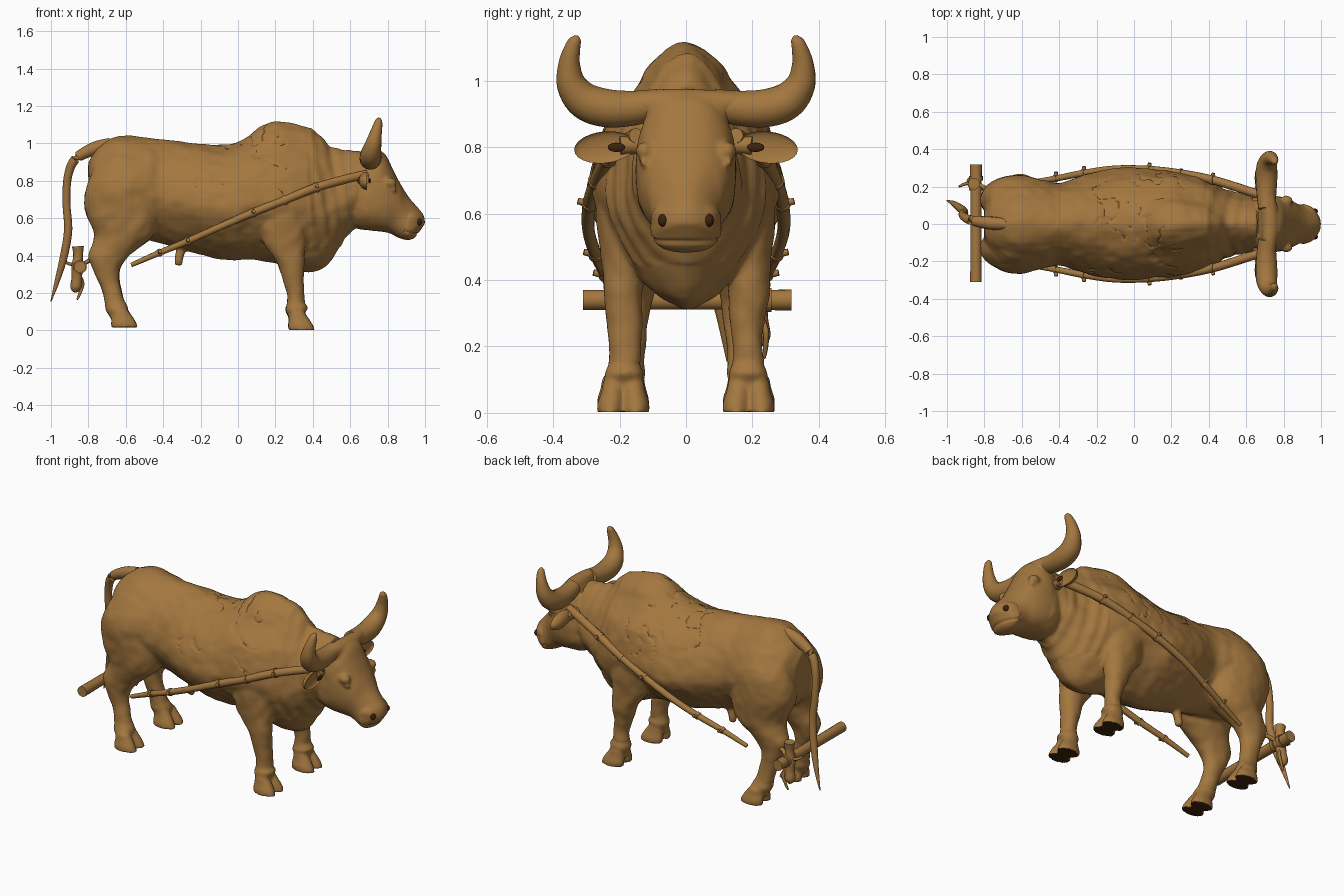
import bpy, bmesh, math
from mathutils import Vector, noise


def material(name, rgb):
    m = bpy.data.materials.new(name)
    m.diffuse_color = (*rgb, 1)
    return m


CLAY = material("clay_brown", (0.37, 0.185, 0.05))
DARK = material("dark_hollow", (0.045, 0.016, 0.004))


def spline(rows, n=4):
    """Catmull-Rom through rows of equal-length numbers."""
    out = []
    for i in range(len(rows) - 1):
        p = [rows[max(0, min(len(rows) - 1, i + k))] for k in (-1, 0, 1, 2)]
        for j in range(n):
            t = j / n
            out.append([0.5 * (2 * b + (c - a) * t + (2 * a - 5 * b + 4 * c - d) * t * t
                        + (3 * b - a - 3 * c + d) * t ** 3) for a, b, c, d in zip(*p)])
    return out + [list(rows[-1])]


def skin(bm, rings):
    loops = [[bm.verts.new(p) for p in r] for r in rings]
    for a, b in zip(loops, loops[1:]):
        for i in range(len(a)):
            j = (i + 1) % len(a)
            bm.faces.new((a[i], a[j], b[j], b[i]))
    bm.faces.new(loops[0][::-1])
    bm.faces.new(loops[-1])


def loft(bm, rows, side=1, k=0.5, low=2.0, high=2.1):
    """Rows: top x,z, bottom x,z, half width, y offset. k = height of the widest point."""
    rings = []
    for xa, za, xb, zb, w, yc in spline([tuple(r) + (0,) * (6 - len(r)) for r in rows]):
        top, bot = Vector((xa, 0, za)), Vector((xb, 0, zb))
        mid = bot.lerp(top, k)
        ring = []
        for i in range(40):
            a = math.tau * i / 40
            c, s = math.cos(a), math.sin(a)
            p = high if s > 0 else low
            y = math.copysign(abs(c) ** (2 / p), c) * w
            h = abs(s) ** (2 / p)
            v = mid + (top - mid) * h if s > 0 else mid + (bot - mid) * h
            ring.append(v + Vector((0, side * (yc + y), 0)))
        rings.append(ring)
    skin(bm, rings)


def tube(bm, rows, side=1, sides=14, n=5):
    """Rows: x, y, z, radius."""
    pts = spline(rows, n)
    vs = [Vector((p[0], side * p[1], p[2])) for p in pts]
    rings = []
    for i, v in enumerate(vs):
        d = (vs[min(i + 1, len(vs) - 1)] - vs[max(i - 1, 0)]).normalized()
        u = d.cross(Vector((1, 0.13, 0.2)) if abs(d.x) < 0.7 else Vector((0, 0.1, 1))).normalized()
        w = d.cross(u)
        rings.append([v + pts[i][3] * (u * math.cos(a) + w * math.sin(a))
                      for a in (math.tau * j / sides for j in range(sides))])
    skin(bm, rings)


def ball(bm, loc, scale, cup=False):
    vs = bmesh.ops.create_uvsphere(bm, u_segments=20, v_segments=12, radius=1)["verts"]
    for v in vs:
        x = -0.35 * v.co.x if cup and v.co.x > 0 else v.co.x
        v.co = Vector((x * scale[0], v.co.y * scale[1], v.co.z * scale[2])) + Vector(loc)


def step(t):
    t = min(1, max(0, t))
    return t * t * (3 - 2 * t)


def finish(bm, name, mat=CLAY):
    bmesh.ops.recalc_face_normals(bm, faces=bm.faces[:])
    me = bpy.data.meshes.new(name)
    bm.to_mesh(me)
    bm.free()
    me.materials.append(mat)
    ob = bpy.data.objects.new(name, me)
    bpy.context.collection.objects.link(ob)
    bpy.ops.object.select_all(action='DESELECT')
    ob.select_set(True)
    bpy.context.view_layer.objects.active = ob
    bpy.ops.object.shade_smooth_by_angle(angle=math.radians(50))
    return ob


# torso with hump and neck
bm = bmesh.new()
loft(bm, [(-.80, .90, -.80, .66, .09), (-.76, .97, -.76, .58, .18), (-.68, 1.025, -.68, .52, .23),
          (-.60, 1.045, -.60, .50, .25), (-.48, 1.03, -.48, .48, .24), (-.39, 1.02, -.39, .455, .222),
          (-.22, 1.0, -.22, .41, .275), (-.05, .995, -.05, .375, .302), (.04, 1.03, .06, .38, .295),
          (.12, 1.09, .14, .37, .285), (.21, 1.12, .24, .345, .282), (.33, 1.10, .35, .31, .255),
          (.42, 1.06, .44, .325, .22), (.49, .99, .50, .38, .185), (.57, .965, .56, .47, .165),
          (.66, .96, .62, .54, .145)], k=.44, low=1.52, high=1.75)
# head
loft(bm, [(.70, .97, .56, .64, .125), (.78, .95, .60, .57, .148), (.825, .87, .66, .54, .15),
          (.865, .79, .74, .53, .138), (.915, .71, .81, .52, .110), (.962, .655, .86, .495, .104),
          (.993, .615, .91, .483, .107), (1.0, .57, .945, .495, .095)], k=.52, low=2.4, high=2.3)
tube(bm, [(.715, -.16, .93, .04), (.73, 0, .932, .046), (.715, .16, .93, .04)])
for s in (1, -1):
    # front legs, shoulder downwards
    loft(bm, [(.34, .80, .12, .80, .08, .16), (.37, .62, .10, .62, .088, .18), (.36, .48, .13, .48, .07, .188),
              (.355, .37, .205, .37, .06, .192), (.35, .27, .24, .27, .053, .183),
              (.352, .19, .262, .19, .046, .184), (.355, .15, .262, .145, .047, .186),
              (.374, .122, .252, .11, .06, .187), (.357, .09, .265, .08, .05, .189),
              (.35, .05, .275, .05, .045, .19)], s)
    # hind legs, thigh downwards
    loft(bm, [(-.50, .93, -.72, .93, .07, .11), (-.43, .80, -.80, .80, .12, .135),
              (-.41, .65, -.82, .65, .13, .128), (-.45, .51, -.765, .51, .105, .138),
              (-.57, .41, -.80, .40, .07, .15), (-.635, .32, -.775, .33, .052, .157),
              (-.625, .22, -.73, .22, .045, .165), (-.605, .16, -.712, .15, .047, .173),
              (-.588, .125, -.708, .11, .058, .18), (-.59, .09, -.69, .08, .05, .184),
              (-.60, .06, -.68, .06, .045, .187)], s)
    # split hooves
    for x, z in ((0, 0), (-.945, .015)):
        for y, o in ((.156, -.005), (.222, .005)):
            loft(bm, [(.352 + x, .10 + z, .275 + x, .09 + z, .029, y), (.378 + x, .065 + z, .27 + x, .055 + z, .035, y),
                      (.40 + x, .03 + z, .266 + x, .03 + z, .04, y + o),
                      (.412 + x, z, .268 + x, z, .041, y + o)], s)
    # brow, eye, nostril rim
    ball(bm, (.815, s * .125, .79), (.035, .028, .028))
    ball(bm, (.832, s * .128, .755), (.02, .013, .012))
    ball(bm, (.96, s * .07, .59), (.036, .036, .036))
# sheath under the belly
tube(bm, [(-.29, 0, .47, .03), (-.315, 0, .40, .024), (-.318, 0, .35, .018)])
raw = finish(bm, "raw_body")
mod = raw.modifiers.new("weld", 'REMESH')
mod.mode, mod.voxel_size = 'VOXEL', 0.0095
mod = raw.modifiers.new("soften", 'SMOOTH')
mod.factor, mod.iterations = 0.5, 5
bm = bmesh.new()
bm.from_mesh(raw.evaluated_get(bpy.context.evaluated_depsgraph_get()).to_mesh())
bpy.data.objects.remove(raw)
# carved surface: gentle lumps, flank cracks, neck folds, mouth line
bm.normal_update()
moves = []
for v in bm.verts:
    p = v.co
    d = .007 * noise.noise(p * 7) + .004 * noise.noise(p * 17)
    if p.z < .15 or p.x > .7:
        d *= .3
    q = p + .03 * noise.noise_vector(p * 14)
    if -.25 < p.x < .3 and p.z > .72 and noise.noise(p * 5) > -.1 \
            and abs(noise.noise(q * 8 + Vector((3, 1, 8)))) < .03:
        d -= .006
    if .38 < p.x < .6 and p.z > .45:
        d += .0025 * math.sin(95 * (p.x + .15 * p.z))
    if p.x > .9 and abs(p.z - .518 - .3 * (.96 - p.x)) < .007:
        d -= .005
    m = v.normal * d
    # slimmer hump, muzzle rounded in plan
    m.y -= .2 * p.y * step((p.z - .86) / .14) * step(p.x / .15) * step((.6 - p.x) / .15)
    m.x -= .045 * min(1.2, (p.y / .1) ** 2) * step((p.x - .86) / .12)
    moves.append(m)
for v, m in zip(bm.verts, moves):
    v.co += m
    v.co.z = max(v.co.z, 0.002)
body = finish(bm, "bull_body")
body.data.materials.append(DARK)
for f in body.data.polygons:
    if f.center.z < .03 and f.normal.z < -.8:
        f.material_index = 1

# tail
bm = bmesh.new()
tube(bm, [(-.68, 0, 1.0, .03), (-.77, .005, .972, .035), (-.87, .02, .915, .026), (-.91, .04, .82, .022),
          (-.917, .055, .68, .021), (-.908, .065, .54, .022), (-.93, .085, .40, .021),
          (-.965, .11, .27, .014), (-1.0, .125, .155, .003)])
finish(bm, "tail")

for s, tag in ((1, "left"), (-1, "right")):
    # horns
    bm = bmesh.new()
    tube(bm, [(.71, .08, .932, .045), (.708, .16, .918, .053), (.708, .24, .918, .058), (.71, .305, .94, .056),
              (.722, .345, .99, .045), (.736, .352, 1.05, .033), (.748, .342, 1.10, .024),
              (.752, .333, 1.125, .017), (.753, .331, 1.137, .005)], s, 18)
    finish(bm, tag + "_horn")
    # cupped ears
    bm = bmesh.new()
    ball(bm, (.69, s * .245, .80), (.045, .092, .048), True)
    for v in bm.verts:
        v.co.z += -.08 * (abs(v.co.y) - .245)
    tube(bm, [(.66, .12, .81, .03), (.675, .20, .805, .028)], s)
    finish(bm, tag + "_ear")
    bm = bmesh.new()
    ball(bm, (.704, s * .21, .80), (.006, .026, .014))
    finish(bm, tag + "_ear_hollow", DARK)
    bm = bmesh.new()
    ball(bm, (.965, s * .068, .58), (.018, .016, .02))
    finish(bm, tag + "_nostril", DARK)
    # knotted pole along the flank
    path = [(.69, .15, .835, .023), (.60, .18, .815, .024), (.42, .236, .765, .023), (.25, .27, .697, .022),
            (.08, .29, .63, .021), (-.10, .294, .552, .019), (-.27, .272, .477, .018),
            (-.42, .243, .415, .016), (-.57, .22, .35, .012)]
    bm = bmesh.new()
    tube(bm, path, s, 12)
    for i in (2, 3, 4, 6, 7):
        x, y, z, r = path[i]
        tube(bm, [(x + .008, y, z + .004, r + .004), (x - .008, y, z - .004, r + .004)], s, 12, 1)
        if i != 3:
            tube(bm, [(x, y, z, .012), (x + .004, y + .036, z + .008, .010)], s, 8, 1)
    finish(bm, tag + "_side_pole")

# crossbar behind the hocks
bm = bmesh.new()
tube(bm, [(-.845, -.31, .34, .031), (-.845, 0, .34, .029), (-.845, .318, .34, .032)], n=2)
finish(bm, "crossbar")
# peg, bound lump and rope ends at one end of the bar
bm = bmesh.new()
tube(bm, [(-.856, .215, .45, .032), (-.855, .215, .40, .026), (-.86, .215, .34, .03), (-.862, .22, .28, .028),
          (-.866, .225, .23, .03), (-.86, .225, .205, .012)])
for y in (.19, .245):
    tube(bm, [(-.845, y - .012, .34, .037), (-.845, y + .012, .34, .037)], n=1)
tube(bm, [(-.85, .22, .30, .009), (-.83, .24, .25, .009), (-.845, .24, .20, .008), (-.86, .235, .165, .005)], sides=8)
tube(bm, [(-.86, .22, .36, .009), (-.90, .215, .355, .009), (-.935, .20, .375, .006)], sides=8)
tube(bm, [(-.83, .21, .35, .012), (-.79, .19, .375, .012), (-.74, .17, .37, .01)], sides=8)
finish(bm, "peg_and_rope")
